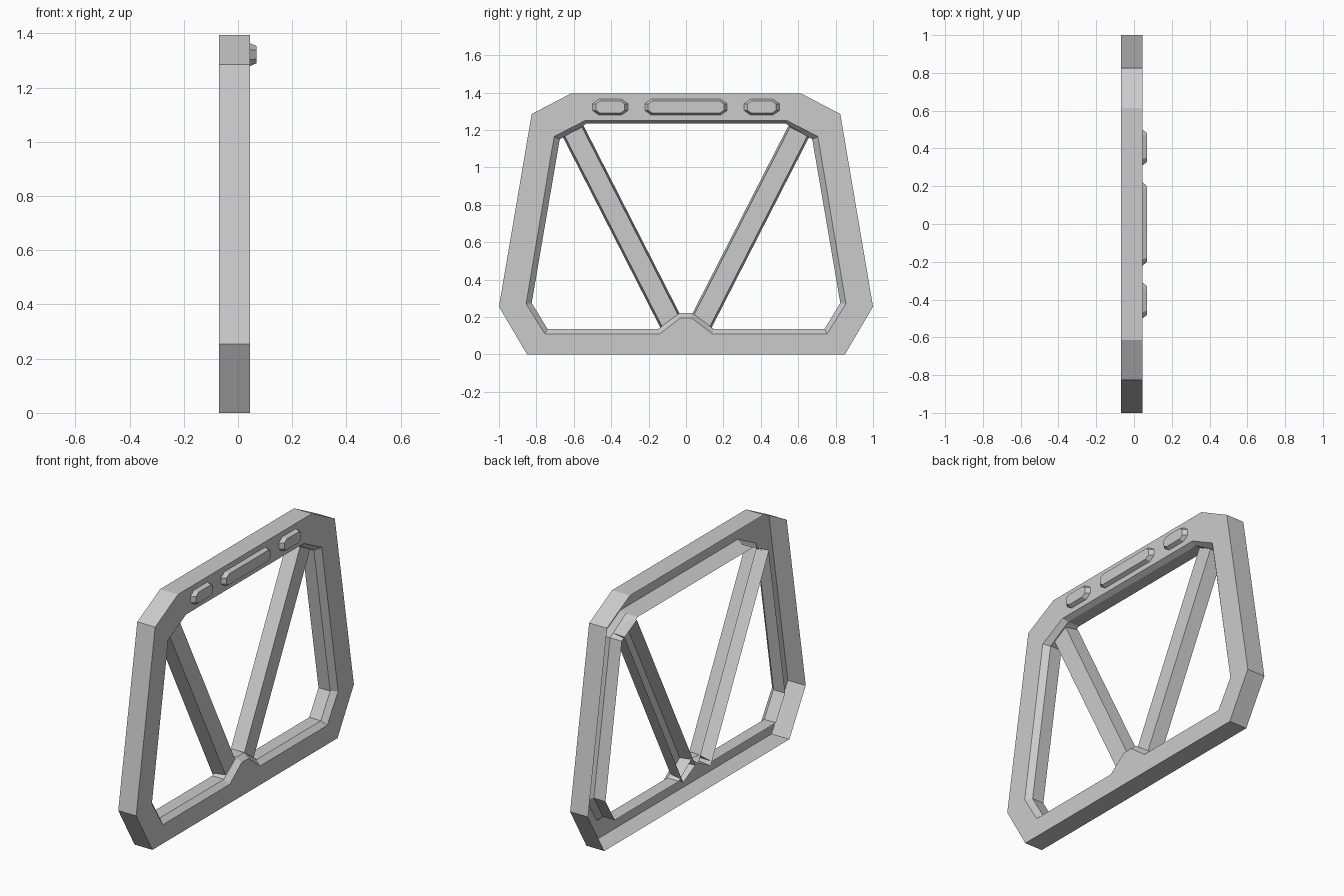
import bpy
import bmesh
from mathutils import Vector

cube = bpy.data.objects.get("Cube")
if cube:
    bpy.data.objects.remove(cube, do_unlink=True)

grey = bpy.data.materials.new("light_grey")
grey.use_nodes = True
COLOUR = (0.6, 0.6, 0.6, 1)
grey.diffuse_color = COLOUR
grey.node_tree.nodes["Principled BSDF"].inputs["Base Color"].default_value = COLOUR

BACK, FRONT = -0.07, 0.045


def loft(name, rings, cap_last=False):
    """Skin closed rings of 3D points, optionally closing the last ring."""
    bm = bmesh.new()
    loops = [[bm.verts.new(p) for p in ring] for ring in rings]
    n = len(loops[0])
    for a, b in zip(loops, loops[1:]):
        for i in range(n):
            j = (i + 1) % n
            bm.faces.new((a[i], a[j], b[j], b[i]))
    if cap_last:
        bm.faces.new(loops[-1])
    mesh = bpy.data.meshes.new(name)
    bm.to_mesh(mesh)
    bm.free()
    mesh.materials.append(grey)
    obj = bpy.data.objects.new(name, mesh)
    bpy.context.collection.objects.link(obj)
    return obj


def mirrored(half):
    """Half outline on +y, bottom to top, completed on -y."""
    return half + [(-y, z) for y, z in reversed(half)]


def at(x, outline):
    return [(x, y, z) for y, z in outline]


# Frame: hollow channel, open at the back, chamfered around the opening.
# The outer outline repeats corners so it pairs with the notched opening.
outer = mirrored([(0.03, 0), (0.14, 0), (0.85, 0), (1, 0.255), (0.825, 1.285), (0.615, 1.395)])
opening = mirrored([(0.03, 0.195), (0.14, 0.11), (0.755, 0.11), (0.855, 0.27), (0.705, 1.165), (0.54, 1.25)])
lip = mirrored([(0.035, 0.22), (0.15, 0.135), (0.74, 0.135), (0.825, 0.275), (0.675, 1.15), (0.53, 1.235)])
loft("frame", [at(BACK, outer), at(FRONT, outer), at(FRONT, opening),
               at(0.015, lip), at(-0.06, lip)])

# Diagonal braces: shallow channels with splayed flanges and closed ends
for side, label in ((-1, "front"), (1, "back")):
    low = Vector((0, side * 0.07, 0.15))
    high = Vector((0, side * 0.607, 1.2))
    along = (high - low).normalized()
    across = Vector((1, 0, 0)).cross(along)

    def section(x, half, inset):
        a, b = low + along * inset, high - along * inset
        depth = Vector((x, 0, 0))
        return [a + across * half + depth, b + across * half + depth,
                b - across * half + depth, a - across * half + depth][::-1]

    loft(label + "_brace", [section(BACK, 0.063, 0), section(0.01, 0.052, 0.01)], True)


# Raised markers along the top bar
def octagon(x, centre, half_y, half_z, cut):
    z0 = 1.322
    corners = [(half_y - cut, -half_z), (half_y, -half_z + cut * 0.7),
               (half_y, half_z - cut * 0.7), (half_y - cut, half_z)]
    pts = corners + [(-y, -z) for y, z in corners]
    return [(x, centre + y, z0 + z) for y, z in pts]


for name, centre, half in (("front_marker", -0.405, 0.095), ("middle_marker", 0, 0.22),
                           ("back_marker", 0.405, 0.095)):
    loft(name, [octagon(FRONT, centre, half, 0.042, 0.034),
                octagon(0.068, centre, half - 0.018, 0.032, 0.022)], True)
